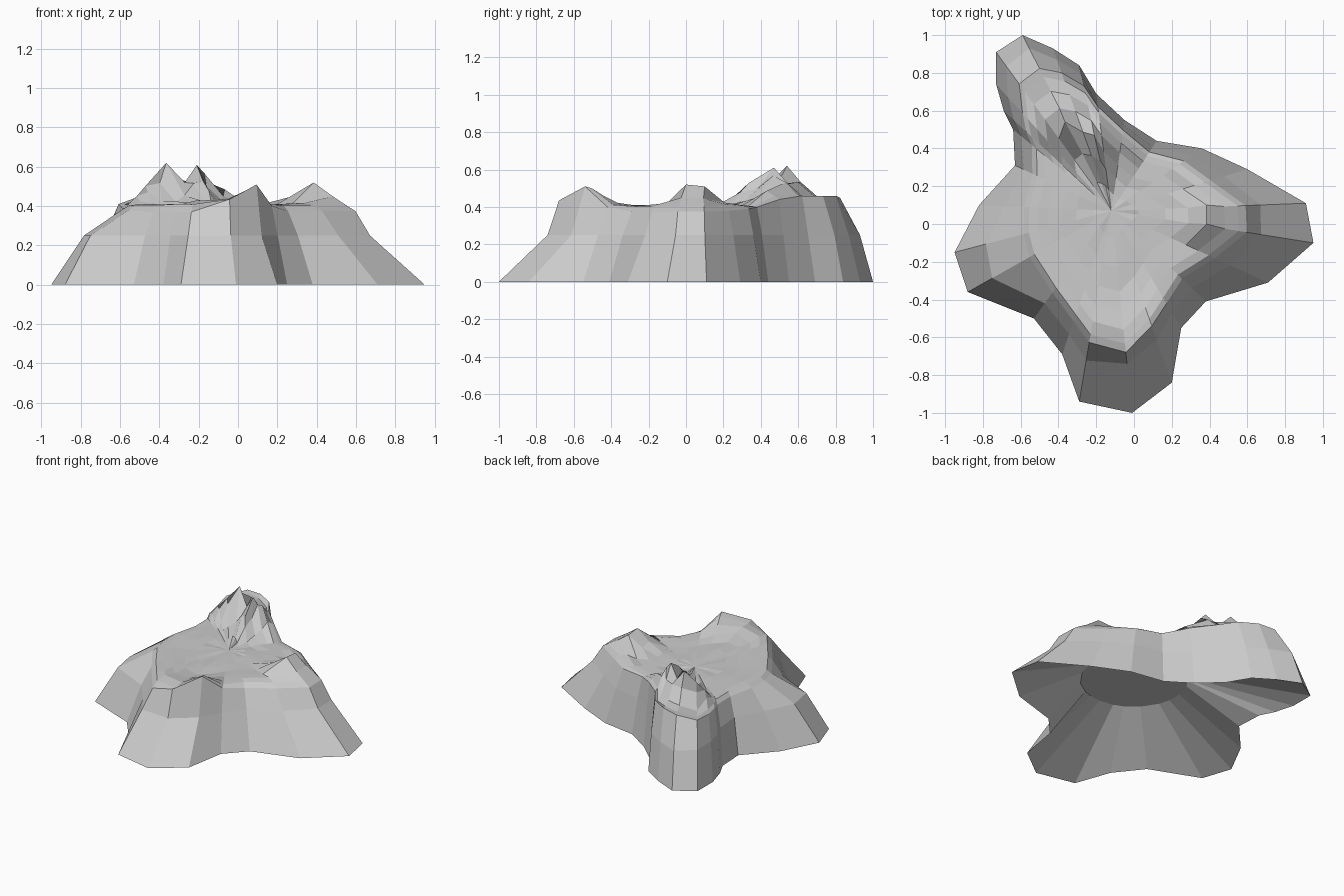
import bpy, bmesh, math, random
from mathutils import Vector

if "Cube" in bpy.data.objects:
    bpy.data.objects.remove(bpy.data.objects["Cube"])

random.seed(4)
CX, CY = -.12, .07   # centre of the plateau

# Spokes around the foot: x, y, scale of mid ring, scale of rim, rim height
SPOKES = [
    (-.59, 1.0, .925, .81, .45), (-.43, .93, .93, .85, .46), (-.29, .84, .94, .86, .46),
    (-.20, .69, .94, .89, .46), (-.05, .55, .94, .89, .44), (.12, .44, .91, .84, .40),
    (.36, .40, .88, .80, .39), (.60, .29, .83, .73, .38), (.91, .11, .767, .69, .375),
    (.95, -.10, .74, .67, .375), (.71, -.31, .76, .66, .375), (.38, -.41, .85, .75, .375),
    (.25, -.55, .87, .79, .40), (.20, -.84, .75, .67, .51), (-.01, -1.0, .757, .70, .435),
    (-.29, -.94, .785, .69, .37), (-.38, -.69, .86, .77, .37), (-.53, -.50, .86, .76, .37),
    (-.88, -.36, .83, .57, .38), (-.95, -.15, .80, .56, .385), (-.82, .10, .81, .66, .385),
    (-.63, .31, .91, .82, .38), (-.64, .50, .92, .81, .38), (-.69, .60, .91, .79, .39),
    (-.73, .74, .90, .77, .39), (-.73, .91, .91, .80, .41),
]

# Peaks and ridge points on the plateau: x, y, height, slope
SUMMITS = [(-.365, .54, .62, 1.1), (-.21, .47, .61, 1.1),
           (.385, .10, .51, .7), (.385, 0, .52, .7)]
RIDGES = [(-.44, .74, .47, .4), (-.45, .52, .49, .8), (-.20, .34, .55, 1.0),
          (-.10, .45, .52, .9), (.07, -.52, .50, .5), (-.26, -.52, .44, .3)]


def ground(x, y):
    z = .407 + random.uniform(-.004, .004)
    for px, py, h, slope in SUMMITS + RIDGES:
        z = max(z, h - slope * math.hypot(x - px, y - py))
    # gully between the two northern summits
    g = math.hypot((x + .29) / .05, (y - .42) / .16)
    return z - .05 * max(0, 1 - g)


def bridge(bm, a, b):
    n = len(a)
    for i in range(n):
        j = (i + 1) % n
        bm.faces.new((a[i], a[j], b[j], b[i]))


bm = bmesh.new()


def add(x, y, z):
    return bm.verts.new(Vector((x, y, z)))


def inset(x, y, s):
    return CX + (x - CX) * s, CY + (y - CY) * s


# Outer slopes: foot, mid ring, rim
foot = [add(x, y, 0) for x, y, *_ in SPOKES]
mid = [add(*inset(x, y, s), .25) for x, y, s, *_ in SPOKES]
rim = [add(*inset(x, y, s), z) for x, y, _, s, z in SPOKES]
rings = [foot, mid, rim]

# Plateau rings shrinking towards the middle
for f in (.94, .84, .72, .57, .40, .20):
    ring = []
    for x, y, _, s, z in SPOKES:
        px, py = inset(x, y, s * f)
        h = ground(px, py)
        if f > .9:
            h = .5 * h + .5 * max(z, .4)
        ring.append(add(px, py, h))
    rings.append(ring)

# Pull the nearest vertices exactly onto the sharp summits
inner = [v for r in rings[4:] for v in r]
for px, py, h, _ in SUMMITS:
    v = min(inner, key=lambda v: math.hypot(v.co.x - px, v.co.y - py))
    v.co = (px, py, h)
for a, b in zip(rings, rings[1:]):
    bridge(bm, a, b)
centre = add(CX, CY, .407)
last = rings[-1]
for i in range(len(last)):
    bm.faces.new((last[i], last[(i + 1) % len(last)], centre))

# Hollow underside: walls narrowing to a flat round ceiling
ceiling = []
for x, y, *_ in SPOKES:
    k = .35 / math.hypot(x, y)
    ceiling.append(add(x * k, y * k, .25))
bridge(bm, ceiling, foot)
bm.faces.new(ceiling)

bmesh.ops.recalc_face_normals(bm, faces=bm.faces[:])
mesh = bpy.data.meshes.new("rocky_plateau")
bm.to_mesh(mesh)
bm.free()
bpy.context.collection.objects.link(bpy.data.objects.new("rocky_plateau", mesh))
